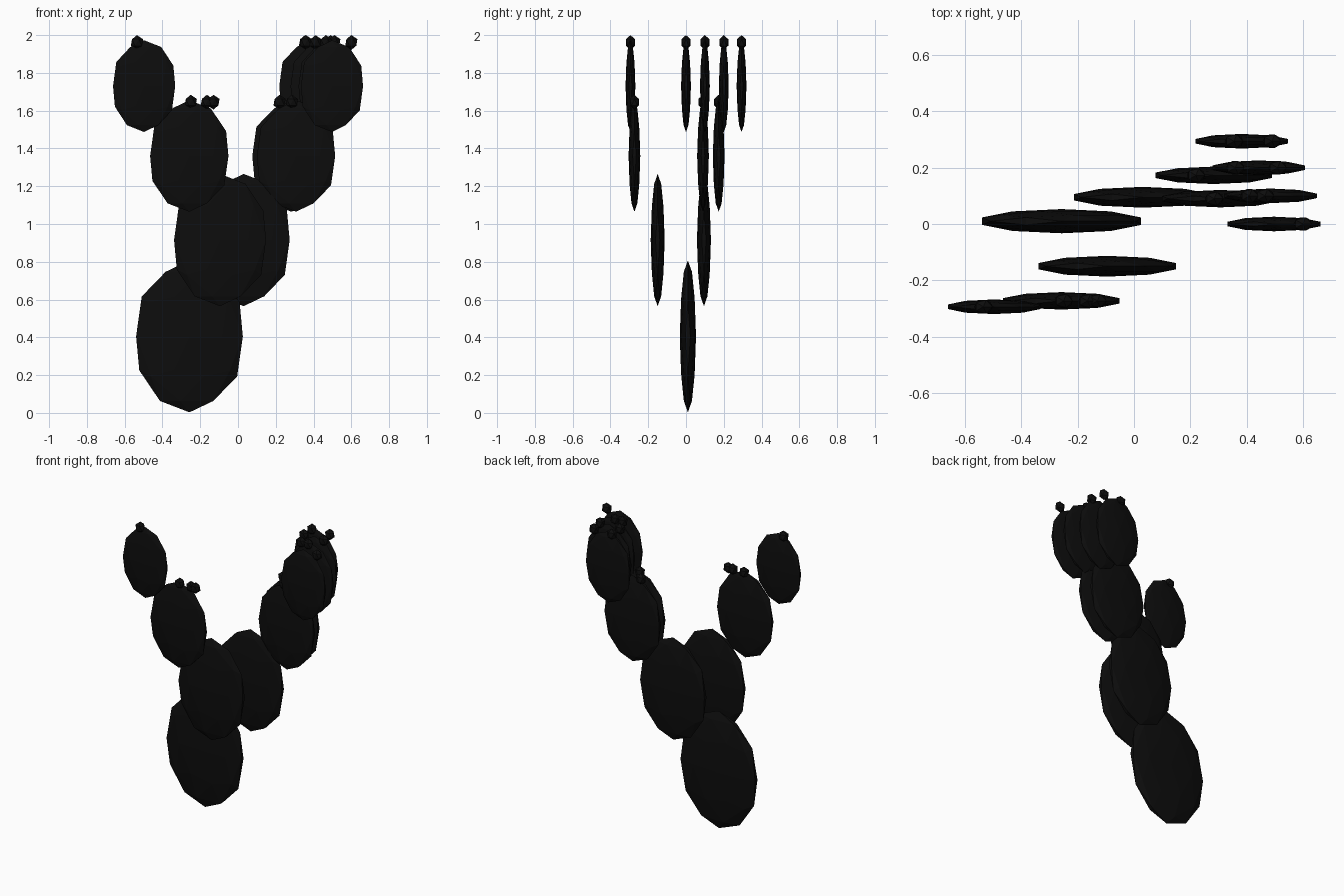
import bpy

if "Cube" in bpy.data.objects:
    bpy.data.objects.remove(bpy.data.objects["Cube"])

# near-black cactus skin
skin = bpy.data.materials.new("cactus_skin")
skin.diffuse_color = (0.004, 0.004, 0.004, 1)
skin.use_nodes = True
skin.node_tree.nodes["Principled BSDF"].inputs["Base Color"].default_value = skin.diffuse_color


def blob(name, loc, size, detail):
    """Faceted ellipsoid: one cactus pad or fruit."""
    bpy.ops.mesh.primitive_ico_sphere_add(subdivisions=detail, radius=1, location=loc)
    ob = bpy.context.object
    ob.name = name
    ob.scale = size
    bpy.ops.object.transform_apply(location=False, rotation=False, scale=True)
    ob.data.materials.append(skin)
    return ob


# trunk pad
blob("base_pad", (-0.257, 0.01, 0.405), (0.297, 0.043, 0.402), 2)

# second tier
for x, y in ((-0.095, -0.15), (0.03, 0.095)):
    blob("lower_pad", (x, y, 0.915), (0.256, 0.037, 0.35), 2)

# third tier: pad position, then x of each fruit on its top edge
middle = [
    (-0.258, -0.273, (-0.25, -0.165, -0.13)),
    (0.283, 0.173, (0.22,)),
    (0.307, 0.09, (0.285,)),
]
# fourth tier
upper = [
    (-0.497, -0.294, (-0.535,)),
    (0.4975, 0.0, (0.6,)),
    (0.485, 0.1, (0.41, 0.465)),
    (0.443, 0.2, (0.36, 0.51)),
    (0.383, 0.294, (0.355, 0.49)),
]
tiers = [
    ("middle", middle, 1.36, (0.218, 0.031, 0.295), 1.645),
    ("upper", upper, 1.73, (0.173, 0.026, 0.243), 1.961),
]
for tier, pads, z, size, fruit_z in tiers:
    for x, y, fruits in pads:
        blob(tier + "_pad", (x, y, z), size, 2)
        for fx in fruits:
            blob(tier + "_fruit", (fx, y, fruit_z), (0.036, 0.028, 0.039), 1)
